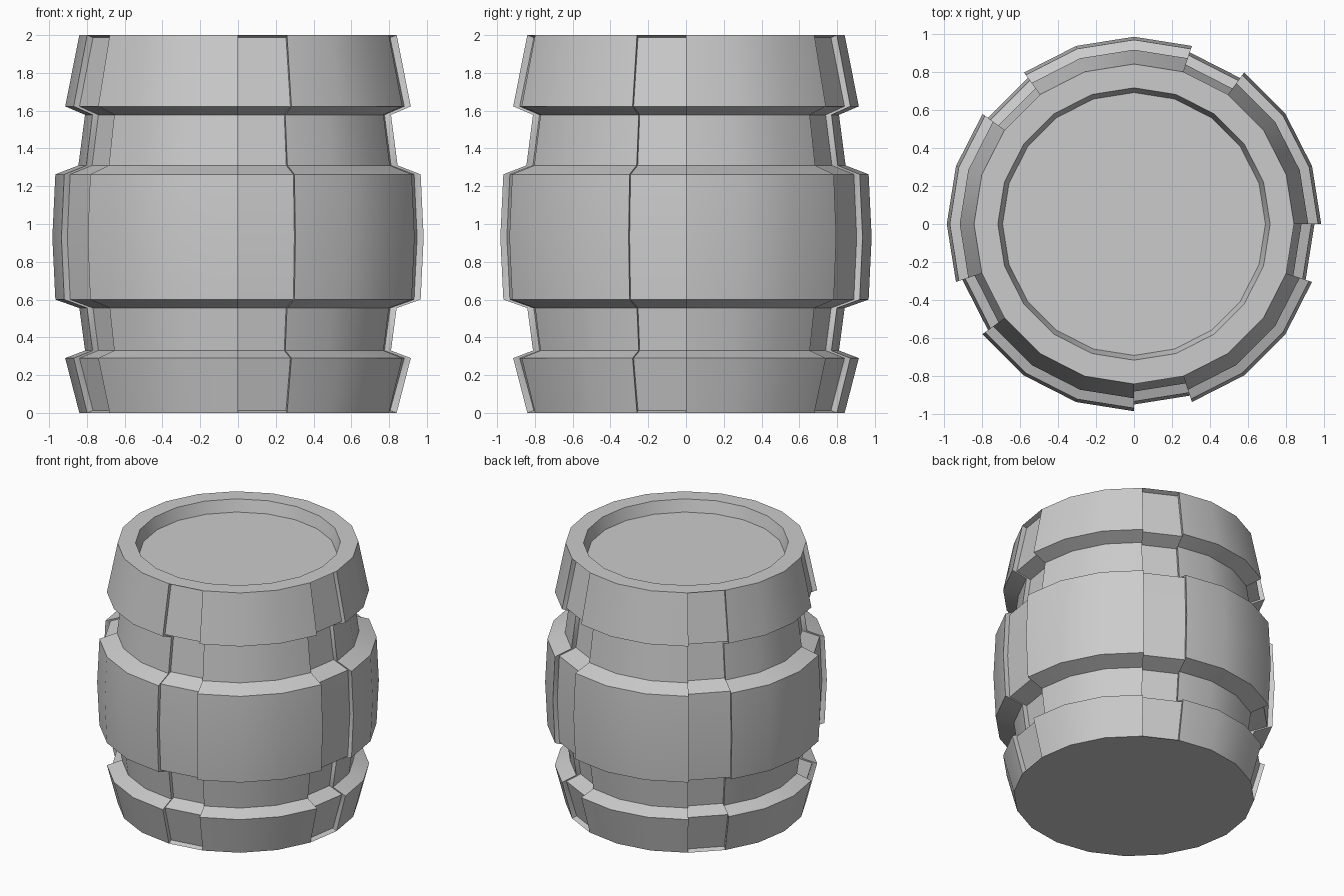
import bpy, bmesh
from math import sin, cos, radians

if "Cube" in bpy.data.objects:
    bpy.data.objects.remove(bpy.data.objects["Cube"])

N = 20            # sides
STEP = 360 / N
DEPTH = 0.035     # depth of the recessed staves

# Barrel outline (radius, height), bottom to top
PROFILE = [(0.84, 0), (0.915, 0.29), (0.81, 0.33), (0.84, 0.555),
           (0.967, 0.6), (0.983, 0.93), (0.967, 1.263), (0.845, 1.31),
           (0.81, 1.578), (0.915, 1.623), (0.84, 2.0)]
LAST = len(PROFILE) - 1

bm = bmesh.new()


def polar(r, deg, z):
    return (r * cos(radians(deg)), r * sin(radians(deg)), z)


def ring(r, z):
    return [bm.verts.new(polar(r, i * STEP, z)) for i in range(N)]


def bridge(a, b):
    for i in range(N):
        j = (i + 1) % N
        bm.faces.new((a[i], a[j], b[j], b[i]))


def strip(a, b):
    for k in range(len(a) - 1):
        bm.faces.new((a[k], b[k], b[k + 1], a[k + 1]))


def sunk_column(col, mid):
    # Copy of an outline column pushed straight in along its facet
    out = []
    for k, v in enumerate(col):
        dx, dy, _ = polar(DEPTH, mid, 0)
        dz = 0.013 if k == 0 else -0.013 if k == LAST else 0
        out.append(bm.verts.new((v.co.x - dx, v.co.y - dy, v.co.z + dz)))
    return out


# Staves: every fourth one is recessed
rings = [ring(r, z) for r, z in PROFILE]
cols = [[rg[i] for rg in rings] for i in range(N)]
for i in range(N):
    a, b = cols[i], cols[(i + 1) % N]
    if i % 4 == 3:
        mid = (i + 0.5) * STEP
        ia, ib = sunk_column(a, mid), sunk_column(b, mid)
        strip(a, ia)
        strip(ia, ib)
        strip(ib, b)
        bm.faces.new((a[0], b[0], ib[0], ia[0]))
        bm.faces.new((a[-1], ia[-1], ib[-1], b[-1]))
    else:
        strip(a, b)

# Bottom, top rim and sunken lid
bm.faces.new(rings[0])
rim = ring(0.715, 2.0)
lid = ring(0.69, 1.91)
bridge(rings[-1], rim)
bridge(rim, lid)
bm.faces.new(lid)

bmesh.ops.recalc_face_normals(bm, faces=bm.faces)
mesh = bpy.data.meshes.new("barrel")
bm.to_mesh(mesh)
bm.free()
barrel = bpy.data.objects.new("barrel", mesh)
bpy.context.collection.objects.link(barrel)

# Soft facets, sharp hoop edges
bpy.context.view_layer.objects.active = barrel
barrel.select_set(True)
bpy.ops.object.shade_smooth_by_angle(angle=radians(25))
